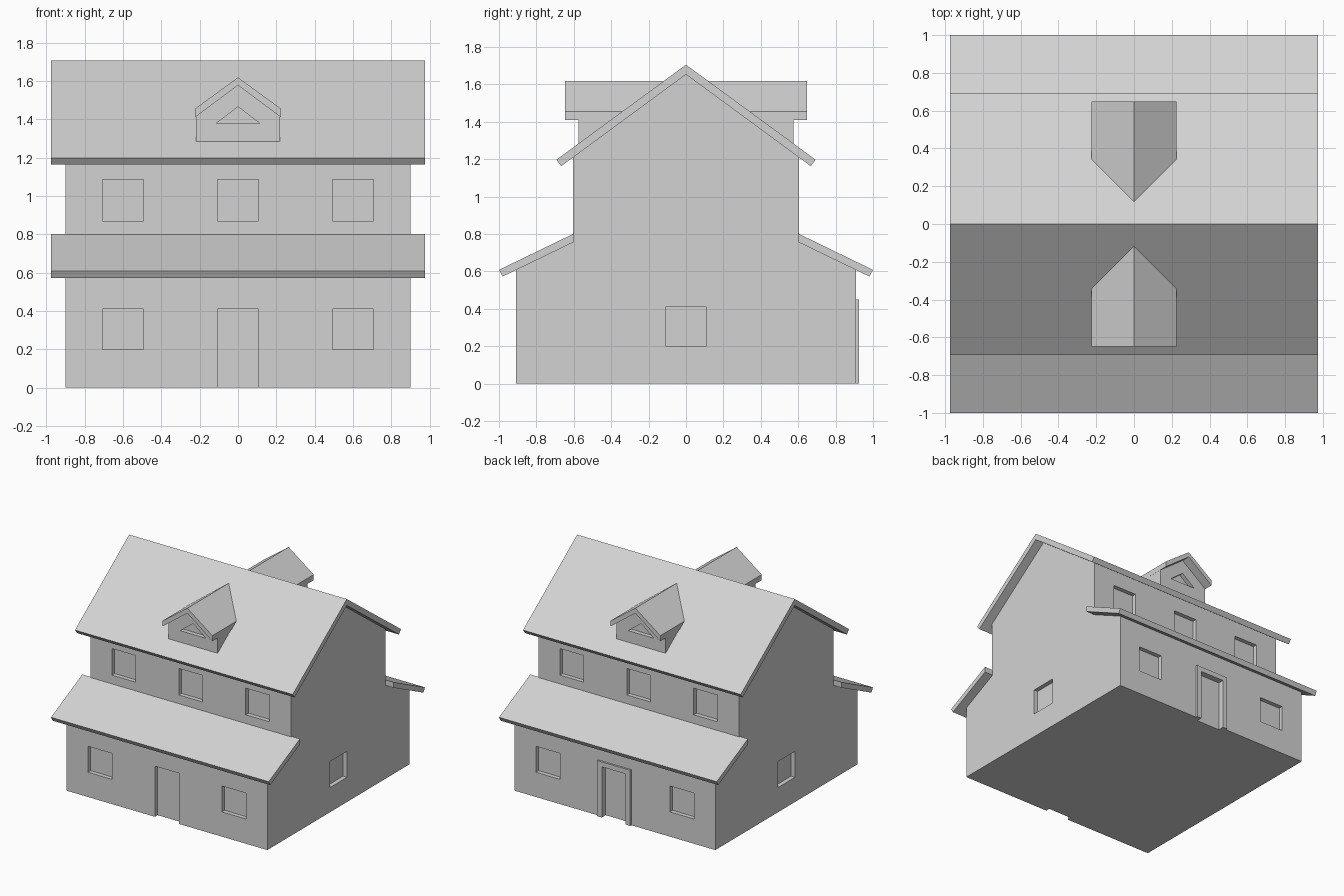
import bpy
import bmesh

if "Cube" in bpy.data.objects:
    bpy.data.objects.remove(bpy.data.objects["Cube"], do_unlink=True)

grey = bpy.data.materials.new("light grey")
grey.use_nodes = True
grey.diffuse_color = (0.65, 0.65, 0.65, 1)
grey.node_tree.nodes["Principled BSDF"].inputs["Base Color"].default_value = grey.diffuse_color

RECESS = 0.035


def add_prism(bm, profile, axis, lo, hi):
    """Extrude a profile along x (profile in y, z) or along y (profile in x, z)."""
    def place(p, d):
        return (d, p[0], p[1]) if axis == "x" else (p[0], d, p[1])
    a = [bm.verts.new(place(p, lo)) for p in profile]
    b = [bm.verts.new(place(p, hi)) for p in profile]
    n = len(profile)
    bm.faces.new(a)
    bm.faces.new(b[::-1])
    for i in range(n):
        j = (i + 1) % n
        bm.faces.new((a[i], b[i], b[j], a[j]))


def build(name, prisms):
    bm = bmesh.new()
    for prism in prisms:
        add_prism(bm, *prism)
    bmesh.ops.recalc_face_normals(bm, faces=bm.faces[:])
    mesh = bpy.data.meshes.new(name)
    bm.to_mesh(mesh)
    bm.free()
    mesh.materials.append(grey)
    obj = bpy.data.objects.new(name, mesh)
    bpy.context.collection.objects.link(obj)
    return obj


def cut(obj, prisms):
    """Carve recesses out of a solid, then drop the cutter."""
    cutter = build("cutter", prisms)
    cutter.hide_render = True
    mod = obj.modifiers.new("recesses", "BOOLEAN")
    mod.operation = "DIFFERENCE"
    mod.solver = "EXACT"
    mod.object = cutter
    bpy.context.view_layer.objects.active = obj
    bpy.ops.object.modifier_apply(modifier=mod.name)
    bpy.data.objects.remove(cutter, do_unlink=True)


def rect(centre, half, bottom, top):
    return [(centre - half, bottom), (centre + half, bottom),
            (centre + half, top), (centre - half, top)]


def mirrored(half):
    """Complete a half profile that starts and ends on the centre line."""
    return half + [(-u, z) for u, z in reversed(half) if u > 0]


def span(side, inner, outer):
    return (inner, outer) if side > 0 else (-outer, -inner)


# House walls: wide ground floor, narrower upper floor, gable
walls = build("house_walls", [(
    [(-0.91, 0), (0.91, 0), (0.91, 0.615), (0.605, 0.765), (0.605, 1.22), (0, 1.665),
     (-0.605, 1.22), (-0.605, 0.765), (-0.91, 0.615)], "x", -0.9, 0.9)])

# Window and door recesses on all four sides
openings = []
for side in (-1, 1):
    ground = span(side, 0.91 - RECESS, 1.1)
    upper = span(side, 0.605 - RECESS, 0.7)
    for x in (-0.6, 0, 0.6):
        openings.append((rect(x, 0.107, 0.87, 1.085), "y", *upper))
        bottom = -0.1 if x == 0 else 0.2
        openings.append((rect(x, 0.107, bottom, 0.41), "y", *ground))
    openings.append((rect(0, 0.109, 0.2, 0.41), "x", *span(side, 0.9 - RECESS, 1.1)))
cut(walls, openings)

# Main roof slab
build("main_roof", [(mirrored(
    [(0, 1.705), (0.693, 1.197), (0.667, 1.163), (0, 1.653)])
    [:4] + [(-0.667, 1.163), (-0.693, 1.197)], "x", -0.975, 0.975)])

for side, label in ((-1, "front"), (1, "back")):
    # Lean-to roof over the ground floor
    eave = [(0.6, 0.802), (1.0, 0.608), (0.98, 0.573), (0.6, 0.757)]
    build(label + "_porch_roof",
          [([(side * y, z) for y, z in eave], "x", -0.975, 0.975)])

    # Dormer with a triangular recess in its gable
    dormer = build(label + "_dormer", [(
        [(-0.22, 1.27), (0.22, 1.27), (0.22, 1.42), (0, 1.585), (-0.22, 1.42)],
        "y", *span(side, 0.2, 0.575))])
    cut(dormer, [([(-0.115, 1.377), (0.115, 1.377), (0, 1.465)],
                  "y", *span(side, 0.575 - RECESS, 0.7))])
    build(label + "_dormer_roof", [(
        [(0, 1.618), (0.224, 1.455), (0.224, 1.41), (0, 1.577), (-0.224, 1.41),
         (-0.224, 1.455)], "y", *span(side, 0.09, 0.648))])

# Raised surround of the back door
build("back_door_frame", [(
    [(-0.148, 0), (-0.148, 0.45), (0.148, 0.45), (0.148, 0),
     (0.107, 0), (0.107, 0.41), (-0.107, 0.41), (-0.107, 0)], "y", 0.905, 0.925)])
